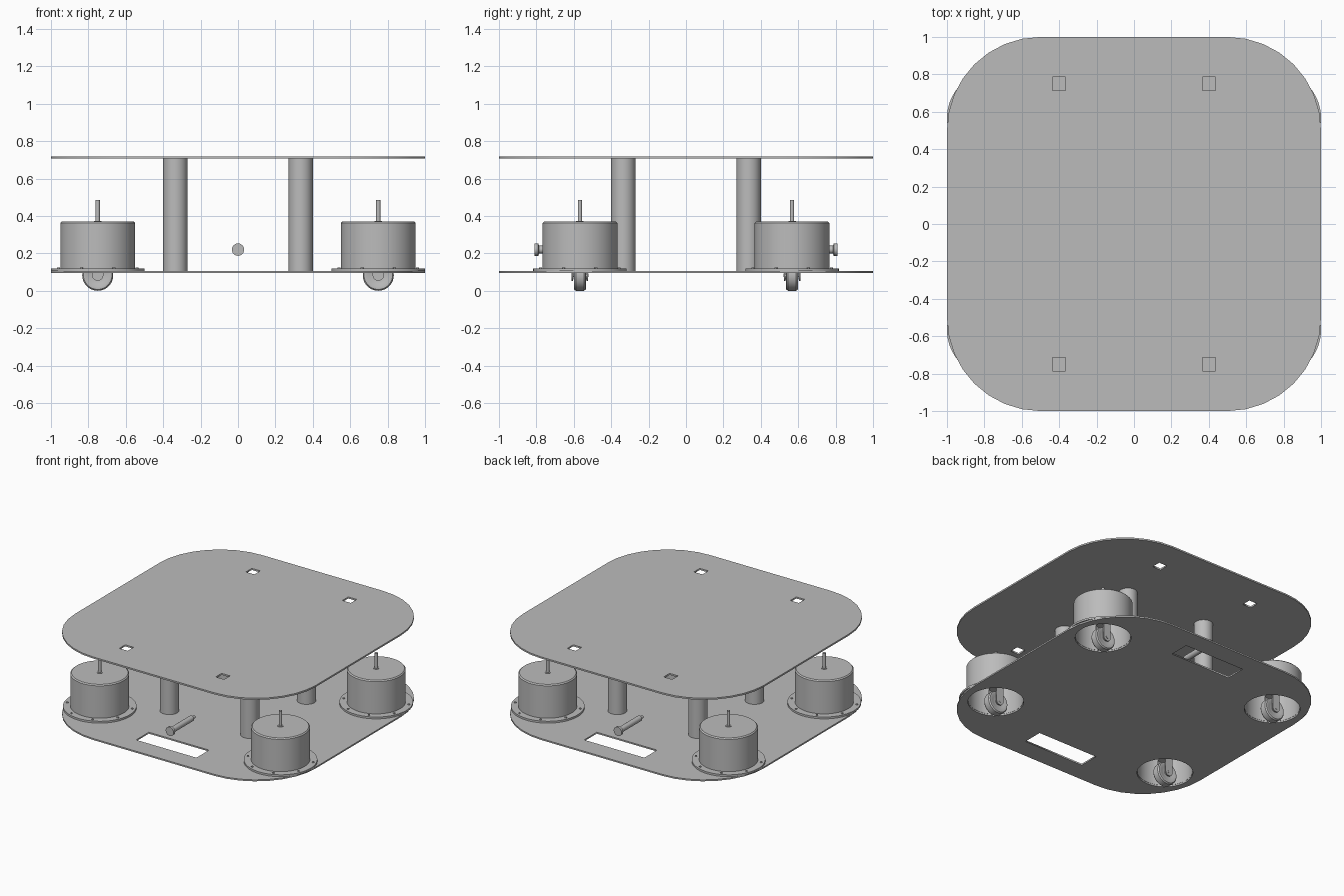
import bpy, bmesh, math
from math import cos, sin, pi
from mathutils import Matrix, Vector

if "Cube" in bpy.data.objects:
    bpy.data.objects.remove(bpy.data.objects["Cube"])

GREY = (0.5, 0.5, 0.5, 1)
mat = bpy.data.materials.new("light_grey")
mat.use_nodes = True
mat.diffuse_color = GREY
mat.node_tree.nodes["Principled BSDF"].inputs["Base Color"].default_value = GREY


def finish(ob, smooth=True):
    ob.data.materials.clear()
    ob.data.materials.append(mat)
    bpy.ops.object.select_all(action='DESELECT')
    ob.select_set(True)
    bpy.context.view_layer.objects.active = ob
    if smooth:
        bpy.ops.object.shade_smooth_by_angle(angle=math.radians(35))
    return ob


def add_mesh(name, bm, smooth=True):
    bmesh.ops.recalc_face_normals(bm, faces=bm.faces)
    me = bpy.data.meshes.new(name)
    bm.to_mesh(me)
    bm.free()
    ob = bpy.data.objects.new(name, me)
    bpy.context.collection.objects.link(ob)
    return finish(ob, smooth)


def lathe(name, profile, steps=48, matrix=Matrix()):
    """Revolve an (r, z) profile round z, then place it."""
    bm = bmesh.new()
    vs = [bm.verts.new((r, 0, z)) for r, z in profile]
    es = [bm.edges.new(p) for p in zip(vs, vs[1:])]
    bmesh.ops.spin(bm, geom=vs + es, axis=(0, 0, 1), cent=(0, 0, 0),
                   angle=2 * pi, steps=steps)
    bmesh.ops.remove_doubles(bm, verts=bm.verts, dist=0.0002)
    bm.transform(matrix)
    return add_mesh(name, bm)


def rod(name, r, z0, z1, steps=24, matrix=Matrix()):
    return lathe(name, [(0, z0), (r, z0), (r, z1), (0, z1)], steps, matrix)


def circle(x, y, r, n=48):
    return [(x + r * cos(2 * pi * i / n), y + r * sin(2 * pi * i / n)) for i in range(n)]


def rect(x, y, hx, hy):
    return [(x - hx, y - hy), (x + hx, y - hy), (x + hx, y + hy), (x - hx, y + hy)]


def rounded_square(half, r, n=8):
    pts = []
    for q, (sx, sy) in enumerate([(1, 1), (-1, 1), (-1, -1), (1, -1)]):
        for i in range(n + 1):
            a = pi / 2 * (q + i / n)
            pts.append((sx * (half - r) + r * cos(a), sy * (half - r) + r * sin(a)))
    return pts


def plate(name, loops, z0, z1):
    """Flat sheet: first loop is the outline, the others are holes."""
    cu = bpy.data.curves.new(name, 'CURVE')
    cu.dimensions = '2D'
    cu.fill_mode = 'BOTH'
    cu.extrude = (z1 - z0) / 2
    for loop in loops:
        sp = cu.splines.new('POLY')
        sp.points.add(len(loop) - 1)
        for p, (x, y) in zip(sp.points, loop):
            p.co = (x, y, 0, 1)
        sp.use_cyclic_u = True
    ob = bpy.data.objects.new(name, cu)
    ob.location.z = (z0 + z1) / 2
    bpy.context.collection.objects.link(ob)
    bpy.ops.object.select_all(action='DESELECT')
    ob.select_set(True)
    bpy.context.view_layer.objects.active = ob
    bpy.ops.object.convert(target='MESH')
    return finish(bpy.context.object, False)


SIGNS = [(sx, sy) for sx in (-1, 1) for sy in (-1, 1)]
WX, WY = 0.75, 0.567
outline = rounded_square(1, 0.5)

# Base sheet with wheel openings and two slots, top sheet with four small holes
plate("base_plate", [outline] + [circle(sx * WX, sy * WY, 0.19) for sx, sy in SIGNS]
      + [rect(0, s * 0.775, 0.25, 0.075) for s in (-1, 1)], 0.095, 0.106)
plate("top_plate", [outline] + [rect(sx * 0.4, sy * 0.75, 0.035, 0.035)
                                for sx, sy in SIGNS], 0.706, 0.718)


def fork_cheek(name, y0, y1, matrix):
    """Side plate of the fork, round at the axle end."""
    outer = [(0.03 * cos(a), 0.083 + 0.03 * sin(a))
             for a in (pi + pi * i / 12 for i in range(13))]
    outer += [(0.03, 0.2), (-0.03, 0.2)]
    bm = bmesh.new()
    f = bm.faces.new([bm.verts.new((x, y0, z)) for x, z in outer])
    ext = bmesh.ops.extrude_face_region(bm, geom=[f])
    bmesh.ops.translate(bm, vec=(0, y1 - y0, 0),
                        verts=[g for g in ext["geom"] if isinstance(g, bmesh.types.BMVert)])
    bm.transform(matrix)
    return add_mesh(name, bm)


# Caster wheel profile: hub and rounded tyre, axis later laid along y
wheel = [(0, -0.034), (0.022, -0.034), (0.022, -0.024), (0.046, -0.024), (0.062, -0.032),
         (0.076, -0.031), (0.083, -0.022)]
wheel += [(r, -z) for r, z in reversed(wheel)]

for sx, sy in SIGNS:
    at = Matrix.Translation((sx * WX, sy * WY, 0))
    side = ("front_" if sy < 0 else "back_") + ("left" if sx > 0 else "right")
    # Flanged cup, open below
    lathe("housing_" + side,
          [(0.188, 0.106), (0.25, 0.106), (0.25, 0.12), (0.2, 0.12), (0.2, 0.362),
           (0.192, 0.37), (0, 0.37), (0, 0.355), (0.188, 0.355), (0.188, 0.106)], 64, at)
    for i in range(8):
        a = 2 * pi * (i + 0.5) / 8
        rod("flange_screw_" + side, 0.008, 0.118, 0.125, 12,
            at @ Matrix.Translation((0.227 * cos(a), 0.227 * sin(a), 0)))
    # Caster
    rod("swivel_stem_" + side, 0.0115, 0.2, 0.485, 20, at)
    rod("stem_collar_" + side, 0.02, 0.368, 0.374, 20, at)
    rod("fork_crown_" + side, 0.045, 0.19, 0.215, 32, at)
    for s in (-1, 1):
        fork_cheek("fork_cheek_" + side, s * 0.036, s * 0.044, at)
    lay = at @ Matrix.Translation((0, 0, 0.083)) @ Matrix.Rotation(pi / 2, 4, 'X')
    lathe("wheel_" + side, wheel, 40, lay)
    rod("axle_" + side, 0.01, -0.046, 0.046, 16, lay)
    # Support column
    rod("column_" + side, 0.065, 0.106, 0.706, 40,
        Matrix.Translation((sx * 0.335, sy * 0.335, 0)))

# Headed pins above the slots
for s, side in ((1, "front"), (-1, "back")):
    rot = Matrix.Translation((0, 0, 0.22)) @ Matrix.Rotation(s * pi / 2, 4, 'X')
    lathe("pin_" + side, [(0, 0.81), (0.033, 0.81), (0.033, 0.79), (0.021, 0.786),
                          (0.021, 0.55), (0.012, 0.54), (0.012, 0.52), (0, 0.52)], 24, rot)
